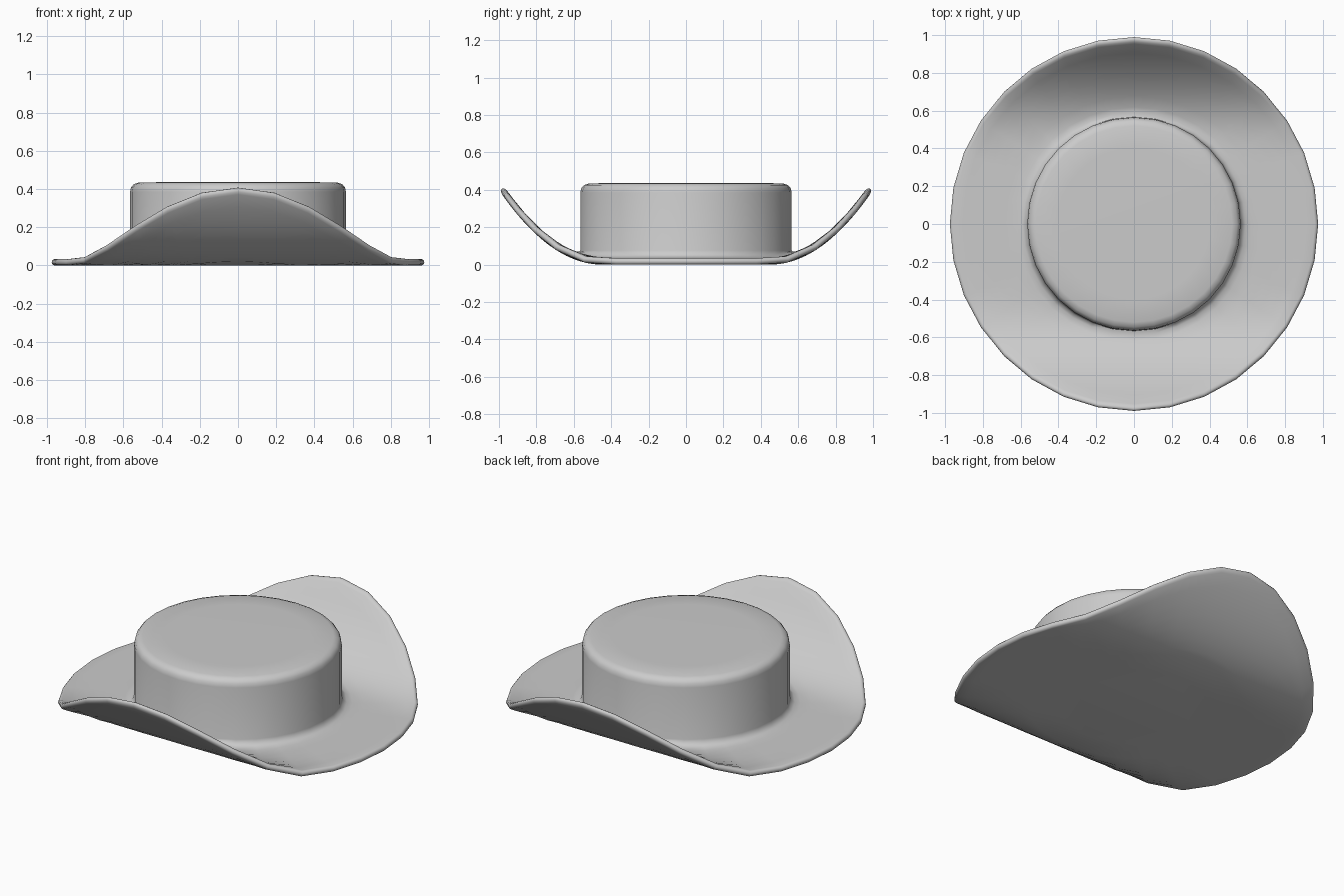
import bpy, bmesh, math
from mathutils import Vector

if "Cube" in bpy.data.objects:
    bpy.data.objects.remove(bpy.data.objects["Cube"])

SIDES = 32
HALF = 0.017          # half the felt thickness
RIM_R = 0.975         # brim radius

# Brim curl: front and back roll upward, sides stay flat
def curl(p):
    y = p.y * 1.01
    d = max(0.0, abs(y) - 0.45)
    rise, slope = 1.36 * d * d, 2.72 * d
    n = Vector((0, -math.copysign(slope, y), 1)).normalized()
    return Vector((p.x, y, HALF + rise)) + n * (p.z - HALF)

# Profile (radius, height, is_brim), from under the hat round the rim to the crown
rings = [0.565, 0.62, 0.68, 0.74, 0.80, 0.86, 0.91]
edge = RIM_R - HALF
profile = [(0.40, 0.0, False)] + [(r, 0.0, True) for r in rings]
for i in range(7):
    a = math.radians(-90 + 30 * i)
    profile.append((edge + HALF * math.cos(a), HALF + HALF * math.sin(a), True))
profile += [(r, 2 * HALF, True) for r in reversed(rings[1:])]
profile += [(0.59, 0.040, True), (0.572, 0.052, True), (0.565, 0.075, False)]
profile += [(0.565, 0.385, False), (0.560, 0.408, False), (0.546, 0.425, False),
            (0.520, 0.434, False), (0.40, 0.436, False)]

# Hat: one continuous felt skin turned from the profile
bm = bmesh.new()
loops = []
for r, z, is_brim in profile:
    loop = []
    for k in range(SIDES):
        a = 2 * math.pi * k / SIDES
        p = Vector((r * math.cos(a), r * math.sin(a), z))
        loop.append(bm.verts.new(curl(p) if is_brim else p))
    loops.append(loop)
for lo, hi in zip(loops, loops[1:]):
    for k in range(SIDES):
        j = (k + 1) % SIDES
        bm.faces.new((lo[k], lo[j], hi[j], hi[k]))

# Flat underside and crown top
bm.faces.new(list(reversed(loops[0])))
bm.faces.new(loops[-1])
bmesh.ops.recalc_face_normals(bm, faces=bm.faces)

mesh = bpy.data.meshes.new("hat")
bm.to_mesh(mesh)
bm.free()
hat = bpy.data.objects.new("hat", mesh)
bpy.context.collection.objects.link(hat)
bpy.context.view_layer.objects.active = hat
hat.select_set(True)
bpy.ops.object.shade_smooth_by_angle(angle=math.radians(50))
